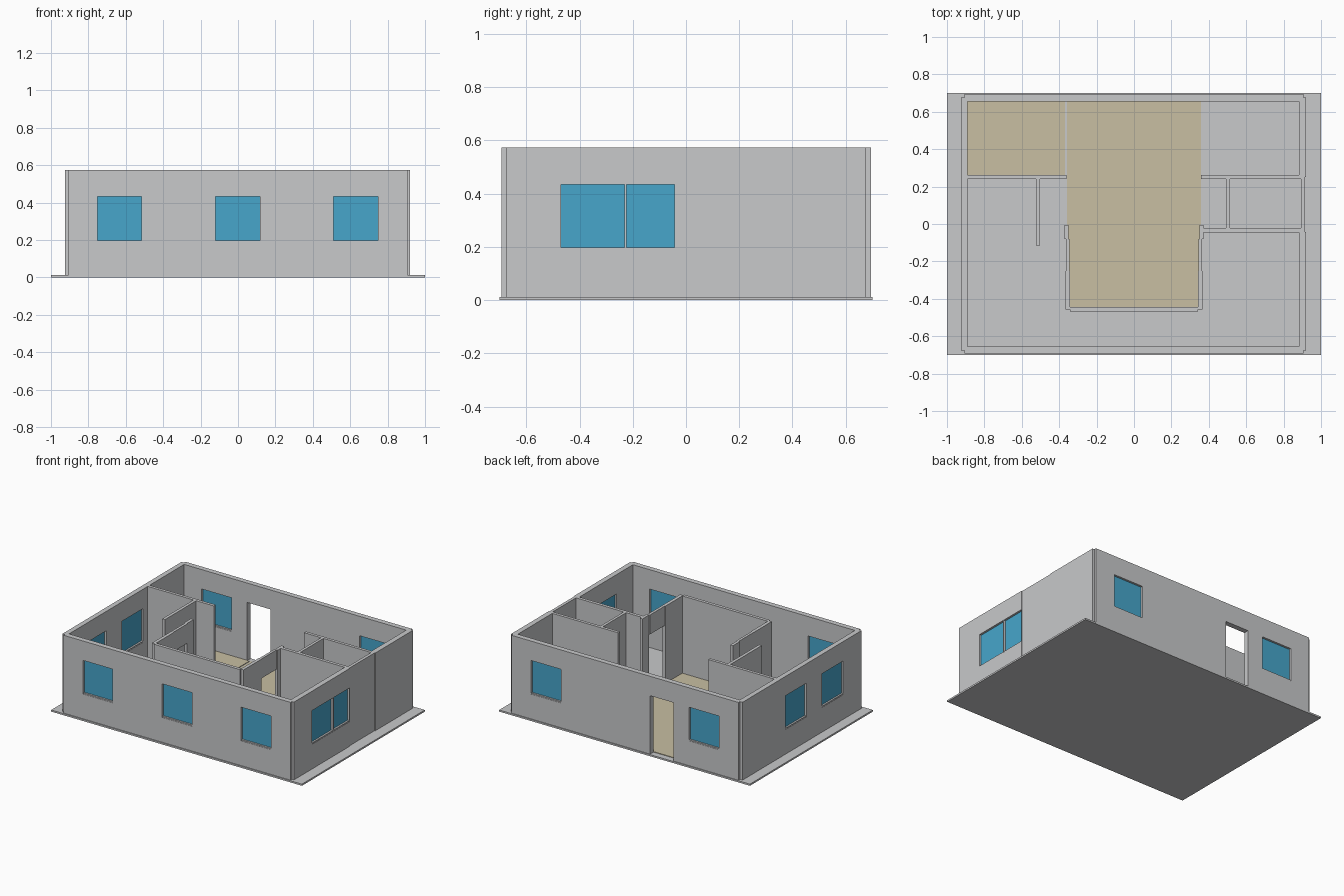
import bpy, bmesh

if "Cube" in bpy.data.objects:
    bpy.data.objects.remove(bpy.data.objects["Cube"])

Z0, Z1 = 0.012, 0.573          # wall base and top
WB, WT = 0.19, 0.433           # window bottom and top (doors share the top)


def material(name, rgb):
    m = bpy.data.materials.new(name)
    m.diffuse_color = (*rgb, 1)
    m.use_nodes = True
    m.node_tree.nodes["Principled BSDF"].inputs["Base Color"].default_value = m.diffuse_color
    return m


GREY = material("plaster_grey", (0.58, 0.585, 0.595))
BLUE = material("window_blue", (0.063, 0.38, 0.60))
SAND = material("floor_sand", (0.58, 0.52, 0.36))


def finish(name, bm, mat):
    bmesh.ops.remove_doubles(bm, verts=bm.verts, dist=1e-5)
    bmesh.ops.recalc_face_normals(bm, faces=bm.faces)
    me = bpy.data.meshes.new(name)
    bm.to_mesh(me)
    bm.free()
    me.materials.append(mat)
    ob = bpy.data.objects.new(name, me)
    bpy.context.collection.objects.link(ob)
    return ob


def box(name, x0, x1, y0, y1, z0, z1, mat):
    bm = bmesh.new()
    bmesh.ops.create_cube(bm, size=1)
    for v in bm.verts:
        v.co = ((x0 + x1) / 2 + v.co.x * (x1 - x0),
                (y0 + y1) / 2 + v.co.y * (y1 - y0),
                (z0 + z1) / 2 + v.co.z * (z1 - z0))
    return finish(name, bm, mat)


def wall(name, axis, u0, u1, t0, t1, holes=()):
    """Wall along x or y from u0 to u1, thickness t0..t1, holes (a, b, low, high)."""
    us = sorted({u0, u1, *[h[0] for h in holes], *[h[1] for h in holes]})
    zs = sorted({Z0, Z1, *[h[2] for h in holes], *[h[3] for h in holes]})

    def solid(i, j):
        if not (0 <= i < len(us) - 1 and 0 <= j < len(zs) - 1):
            return False
        u, z = (us[i] + us[i + 1]) / 2, (zs[j] + zs[j + 1]) / 2
        return not any(a < u < b and lo < z < hi for a, b, lo, hi in holes)

    bm = bmesh.new()

    def quad(*pts):
        bm.faces.new([bm.verts.new((u, t, z) if axis == "x" else (t, u, z))
                      for u, t, z in pts])

    for i in range(len(us) - 1):
        for j in range(len(zs) - 1):
            if not solid(i, j):
                continue
            a, b, lo, hi = us[i], us[i + 1], zs[j], zs[j + 1]
            for t in (t0, t1):
                quad((a, t, lo), (b, t, lo), (b, t, hi), (a, t, hi))
            for u, k in ((a, i - 1), (b, i + 1)):
                if not solid(k, j):
                    quad((u, t0, lo), (u, t1, lo), (u, t1, hi), (u, t0, hi))
            for z, k in ((lo, j - 1), (hi, j + 1)):
                if not solid(i, k):
                    quad((a, t0, z), (b, t0, z), (b, t1, z), (a, t1, z))
    return finish(name, bm, GREY)


def window(name, axis, a, b, t0, t1):
    """Glass pane in the middle of the wall, with a low sill bar."""
    c = (t0 + t1) / 2
    for part, p0, p1, lo, hi, mat in (
            ("glass", c - 0.004, c + 0.004, WB + 0.008, WT, BLUE),
            ("sill", t0 + 0.002, t1 - 0.002, WB, WB + 0.008, GREY)):
        span = (a, b, p0, p1) if axis == "x" else (p0, p1, a, b)
        box(f"{name}_{part}", *span, lo, hi, mat)


def outer_wall(name, axis, u0, u1, t0, t1, windows=(), doors=()):
    holes = [(a, b, WB, WT) for a, b in windows] + [(a, b, Z0, WT) for a, b in doors]
    wall(name, axis, u0, u1, t0, t1, holes)
    for i, (a, b) in enumerate(windows):
        window(f"{name}_window_{i + 1}", axis, a, b, t0, t1)


# Base slab and floor coverings
box("base_slab", -1, 1, -0.7, 0.7, 0, Z0, GREY)
box("hall_floor", -0.357, 0.357, -0.447, 0.656, Z0, Z0 + 0.004, SAND)
box("entry_floor", -0.889, -0.368, 0.262, 0.656, Z0, Z0 + 0.004, SAND)

# Outer walls: front and back
outer_wall("front_wall", "x", -0.905, 0.905, -0.693, -0.655,
           [(-0.75, -0.515), (-0.12, 0.117), (0.51, 0.748)])
outer_wall("back_wall", "x", -0.905, 0.905, 0.656, 0.694,
           [(-0.75, -0.51), (0.51, 0.75)], [(-0.387, -0.2)])

# Outer walls: sides, the right one with a thinner middle section
outer_wall("left_wall", "y", -0.677, 0.677, -0.925, -0.889,
           [(-0.47, -0.23), (-0.05, 0.19)])
outer_wall("right_wall_front", "y", -0.677, -0.042, 0.882, 0.92,
           [(-0.47, -0.231), (-0.223, -0.043)])
wall("right_wall_middle", "y", -0.042, 0.25, 0.893, 0.915)
wall("right_wall_back", "y", 0.25, 0.677, 0.882, 0.92)

# Room partitions
wall("left_partition", "x", -0.889, -0.362, 0.241, 0.263)
wall("left_stub_partition", "y", -0.115, 0.241, -0.524, -0.502)
wall("right_partition", "x", 0.357, 0.893, 0.241, 0.263)
wall("right_lower_partition", "x", 0.36, 0.893, -0.045, -0.022)
wall("right_cross_partition", "y", -0.022, 0.241, 0.493, 0.513)

# Central hall enclosure: front wall plus a door wall on each side
wall("hall_front_wall", "x", -0.343, 0.343, -0.468, -0.445)
for side, s in (("left", -1), ("right", 1)):
    for part, y0, y1, xi, xo in (("pillar", -0.08, -0.005, 0.35, 0.372),
                                 ("header", -0.252, -0.08, 0.345, 0.364),
                                 ("wall", -0.457, -0.252, 0.341, 0.365)):
        t0, t1 = sorted((s * xi, s * xo))
        name = f"hall_{side}_{part}"
        if part == "header":
            box(name, t0, t1, y0, y1, WT, Z1, GREY)
        else:
            wall(name, "y", y0, y1, t0, t1)
